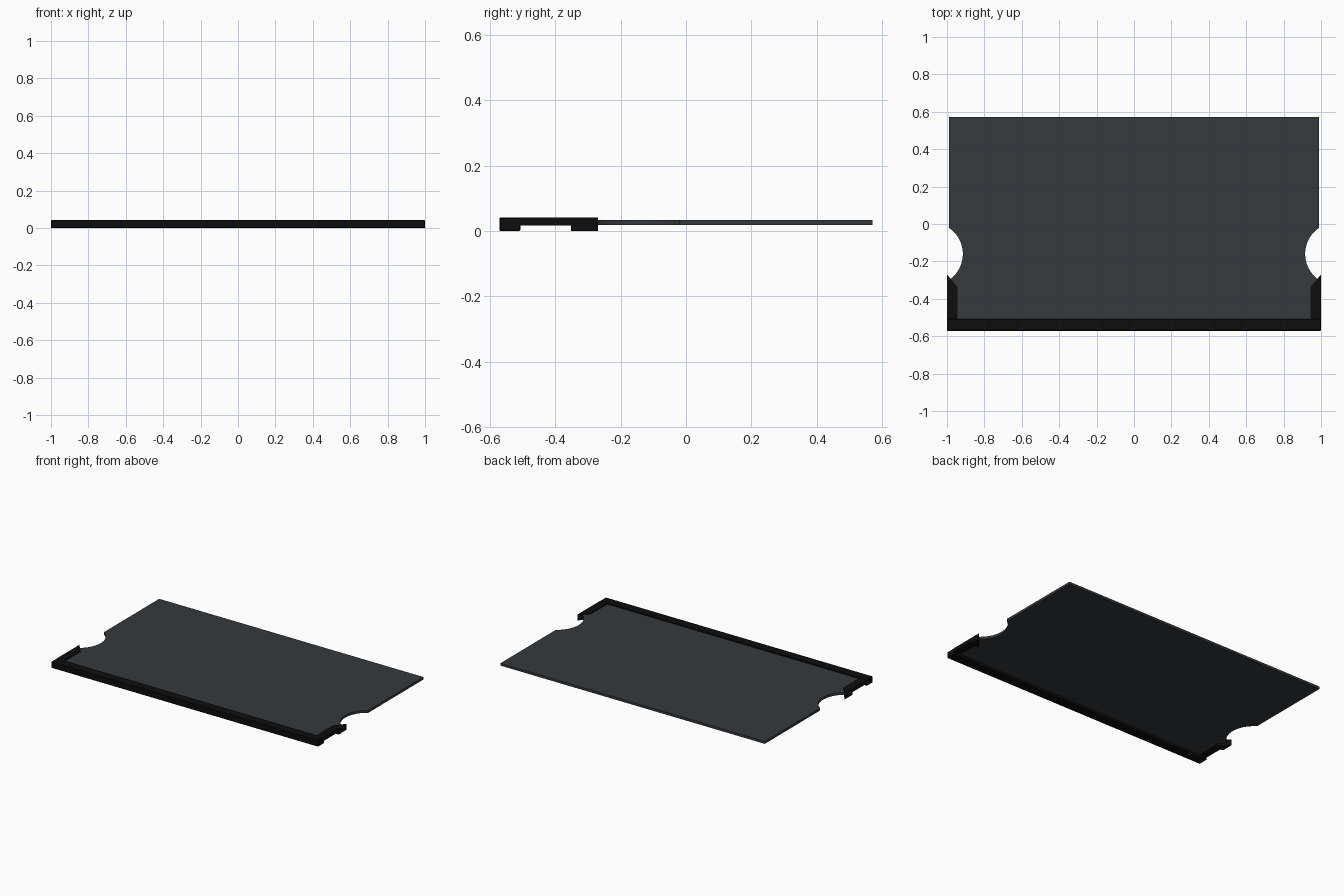
import bpy, bmesh
from math import sin, cos, radians

if "Cube" in bpy.data.objects:
    bpy.data.objects.remove(bpy.data.objects["Cube"])


def material(name, color):
    mat = bpy.data.materials.new(name)
    mat.diffuse_color = (*color, 1)
    mat.use_nodes = True
    mat.node_tree.nodes["Principled BSDF"].inputs["Base Color"].default_value = mat.diffuse_color
    return mat


def prism(name, outline, z0, z1, mat):
    """Extrude a flat xy outline from z0 up to z1."""
    bm = bmesh.new()
    base = bm.faces.new([bm.verts.new((x, y, z0)) for x, y in outline])
    top = bmesh.ops.extrude_face_region(bm, geom=[base])["geom"]
    verts = [g for g in top if isinstance(g, bmesh.types.BMVert)]
    bmesh.ops.translate(bm, verts=verts, vec=(0, 0, z1 - z0))
    bmesh.ops.recalc_face_normals(bm, faces=bm.faces[:])
    mesh = bpy.data.meshes.new(name)
    bm.to_mesh(mesh)
    bm.free()
    mesh.materials.append(mat)
    obj = bpy.data.objects.new(name, mesh)
    bpy.context.collection.objects.link(obj)
    return obj


def mirror(points, s):
    return [(s * x, y) for x, y in points]


black = material("black_frame", (0.004, 0.004, 0.004))
grey = material("dark_panel", (0.036, 0.041, 0.047))

# Panel with a round finger notch on each side
cx, cy, r, half = 1.083, -0.16, 0.168, 56.4
steps = 20
arc = [(cx - r * cos(radians(a)), cy + r * sin(radians(a)))
       for a in (-half + 2 * half * i / steps for i in range(steps + 1))]
right = [(0.99, -0.54)] + arc + [(0.99, 0.571)]
panel = prism("panel", right + mirror(right, -1)[::-1], 0.018, 0.034, grey)
panel.select_set(True)
bpy.context.view_layer.objects.active = panel
bpy.ops.object.shade_smooth_by_angle(angle=radians(30))

# Front rail, full height, with slightly eased end edges
rail = prism("front_rail", [(-1, -0.571), (1, -0.571), (1, -0.507), (-1, -0.507)],
             0, 0.042, black)
bevel = rail.modifiers.new("eased_edges", "BEVEL")
bevel.width = 0.003
bevel.segments = 1

# Side arms with slanted tips, each with a foot under the tip
arm = [(0.945, -0.51), (1, -0.51), (1, -0.27), (0.945, -0.335)]
foot = [(0.945, -0.352), (1, -0.352), (1, -0.27), (0.945, -0.335)]
for side, s in (("right", 1), ("left", -1)):
    prism(side + "_arm", mirror(arm, s), 0.0175, 0.041, black)
    prism(side + "_foot", mirror(foot, s), 0, 0.0175, black)
